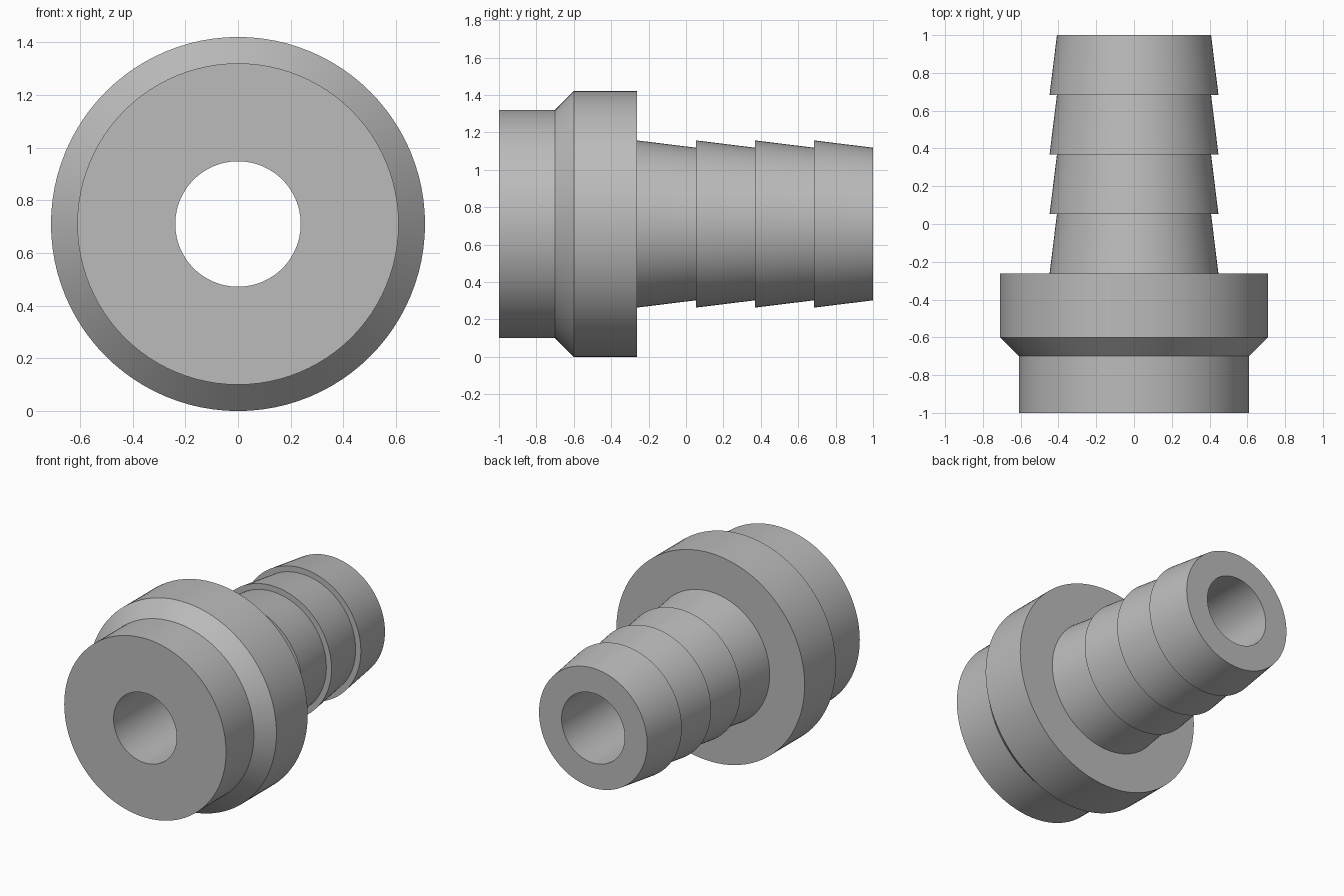
import bpy
import bmesh
import math
from mathutils import Matrix, Vector

cube = bpy.data.objects.get("Cube")
if cube:
    bpy.data.objects.remove(cube, do_unlink=True)

AXIS_Z = 0.71
BORE = 0.238
SEGMENTS = 96

# Grey material
grey = bpy.data.materials.new("plain_grey")
grey.use_nodes = True
colour = (0.5, 0.5, 0.5, 1)
grey.diffuse_color = colour
grey.node_tree.nodes["Principled BSDF"].inputs["Base Color"].default_value = colour

# Half section as (radius, y): spigot, chamfer and collar
collar_end = -0.263
profile = [(BORE, -1), (0.61, -1), (0.61, -0.7), (0.71, -0.6), (0.71, collar_end)]

# Four tapered barbs
barbs = 4
pitch = (1 - collar_end) / barbs
for i in range(barbs):
    start = collar_end + i * pitch
    profile += [(0.447, start), (0.408, start + pitch)]

# Back end of the bore
profile.append((BORE, 1))


def lathe(name, section, material):
    """Revolve a closed section about the y axis."""
    bm = bmesh.new()
    verts = [bm.verts.new((r, y, 0)) for r, y in section]
    edges = [bm.edges.new((verts[i - 1], verts[i])) for i in range(len(verts))]
    bmesh.ops.spin(bm, geom=verts + edges, cent=(0, 0, 0), axis=(0, 1, 0),
                   angle=math.tau, steps=SEGMENTS, use_merge=True)
    bmesh.ops.remove_doubles(bm, verts=bm.verts, dist=0.0005)
    bmesh.ops.recalc_face_normals(bm, faces=bm.faces)
    bmesh.ops.transform(bm, matrix=Matrix.Translation(Vector((0, 0, AXIS_Z))),
                        verts=bm.verts)
    mesh = bpy.data.meshes.new(name)
    bm.to_mesh(mesh)
    bm.free()
    mesh.materials.append(material)
    obj = bpy.data.objects.new(name, mesh)
    bpy.context.collection.objects.link(obj)
    return obj


fitting = lathe("barbed_hose_fitting", profile, grey)

# Smooth round walls with sharp rims
bpy.ops.object.select_all(action='DESELECT')
fitting.select_set(True)
bpy.context.view_layer.objects.active = fitting
bpy.ops.object.shade_smooth_by_angle(angle=math.radians(30))
